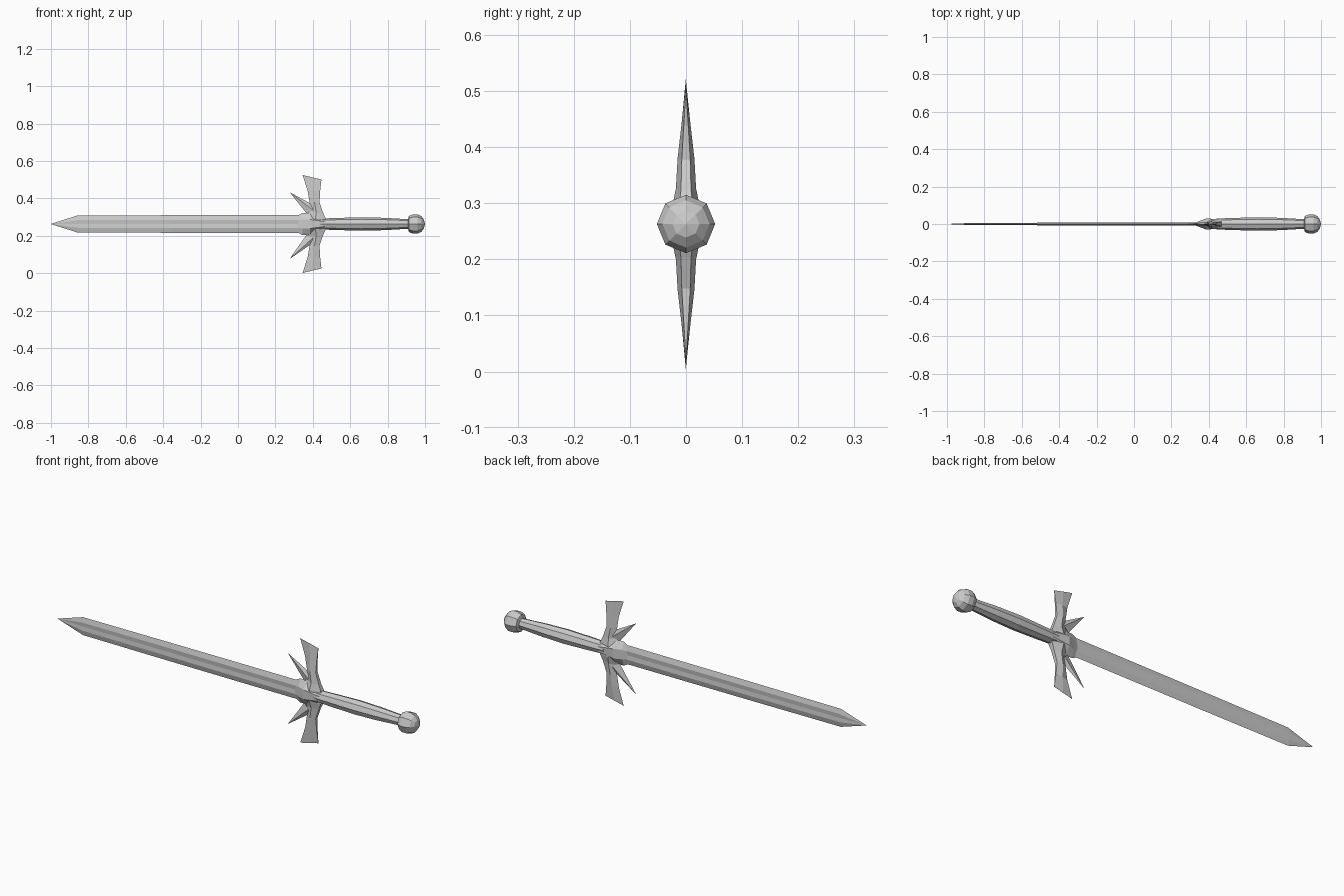
import bpy, bmesh, math

if "Cube" in bpy.data.objects:
    bpy.data.objects.remove(bpy.data.objects["Cube"])

Z = 0.263  # height of the sword's long axis


def make(name, loops, cap=True):
    """Skin a list of equal-length vertex loops into one object."""
    bm = bmesh.new()
    rings = [[bm.verts.new((x, y, z + Z)) for x, y, z in loop] for loop in loops]
    n = len(rings[0])
    for a, b in zip(rings, rings[1:]):
        for i in range(n):
            j = (i + 1) % n
            bm.faces.new((a[i], a[j], b[j], b[i]))
    if cap:
        bm.faces.new(rings[0])
        bm.faces.new(rings[-1])
    bmesh.ops.remove_doubles(bm, verts=bm.verts, dist=1e-5)
    bmesh.ops.recalc_face_normals(bm, faces=bm.faces)
    me = bpy.data.meshes.new(name)
    bm.to_mesh(me)
    bm.free()
    ob = bpy.data.objects.new(name, me)
    bpy.context.collection.objects.link(ob)
    return ob


def lathe(name, profile, sides=8):
    """Low-poly turned part along x from (x, radius) pairs."""
    angles = [2 * math.pi * i / sides for i in range(sides)]
    return make(name, [[(x, r * math.cos(a), r * math.sin(a)) for a in angles]
                       for x, r in profile])


def blade_loop(x, h, t):
    """Blade section: sharp edges, bevels and a shallow central groove."""
    m = h * 0.45
    return [(x, 0, h), (x, t, m), (x, t * 0.7, 0), (x, t, -m),
            (x, 0, -h), (x, -t, -m), (x, -t * 0.7, 0), (x, -t, m)]


# Blade
make("blade", [blade_loop(x, h, t) for x, h, t in
               [(-1.0, 0.0005, 0.0003), (-0.86, 0.045, 0.006),
                (-0.36, 0.047, 0.007), (0.36, 0.048, 0.008)]])

# Collar joining blade, guard and grip
make("guard_collar", [
    [(x, 0, h), (x, t, h * 0.4), (x, t, -h * 0.4),
     (x, 0, -h), (x, -t, -h * 0.4), (x, -t, h * 0.4)]
    for x, h, t in [(0.32, 0.046, 0.006), (0.345, 0.06, 0.014),
                    (0.385, 0.06, 0.029), (0.47, 0.03, 0.026)]])

# Guard arms (left x, left z, right x, right z, half thickness) and swept spikes
ARM = [(0.35, 0.0, 0.47, 0.0, 0.027), (0.36, 0.03, 0.468, 0.03, 0.025),
       (0.382, 0.066, 0.455, 0.06, 0.018), (0.382, 0.118, 0.436, 0.115, 0.015),
       (0.372, 0.18, 0.439, 0.175, 0.008), (0.345, 0.262, 0.446, 0.238, 0.0005)]
for side, s, reach in (("upper", 1, 0.17), ("lower", -1, 0.187)):
    make(side + "_guard_arm", [
        [(xl, 0, s * zl), ((xl + xr) / 2, t, s * (zl + zr) / 2),
         (xr, t * 0.5, s * zr), (xr, -t * 0.5, s * zr),
         ((xl + xr) / 2, -t, s * (zl + zr) / 2)]
        for xl, zl, xr, zr, t in ARM])
    make(side + "_guard_spike", [
        [(0.395, 0, s * 0.105), (0.40, 0.012, s * 0.075),
         (0.368, 0, s * 0.055), (0.40, -0.012, s * 0.075)],
        [(0.276, 0, s * reach)] * 4], cap=False)

# Grip
lathe("grip", [(0.44, 0.029), (0.52, 0.032), (0.66, 0.036),
               (0.78, 0.033), (0.92, 0.025)])

# Pommel
lathe("pommel", [(0.909, 0.024), (0.914, 0.043), (0.935, 0.052), (0.96, 0.052),
                 (0.98, 0.042), (0.994, 0.024), (1.0, 0.0005)])
